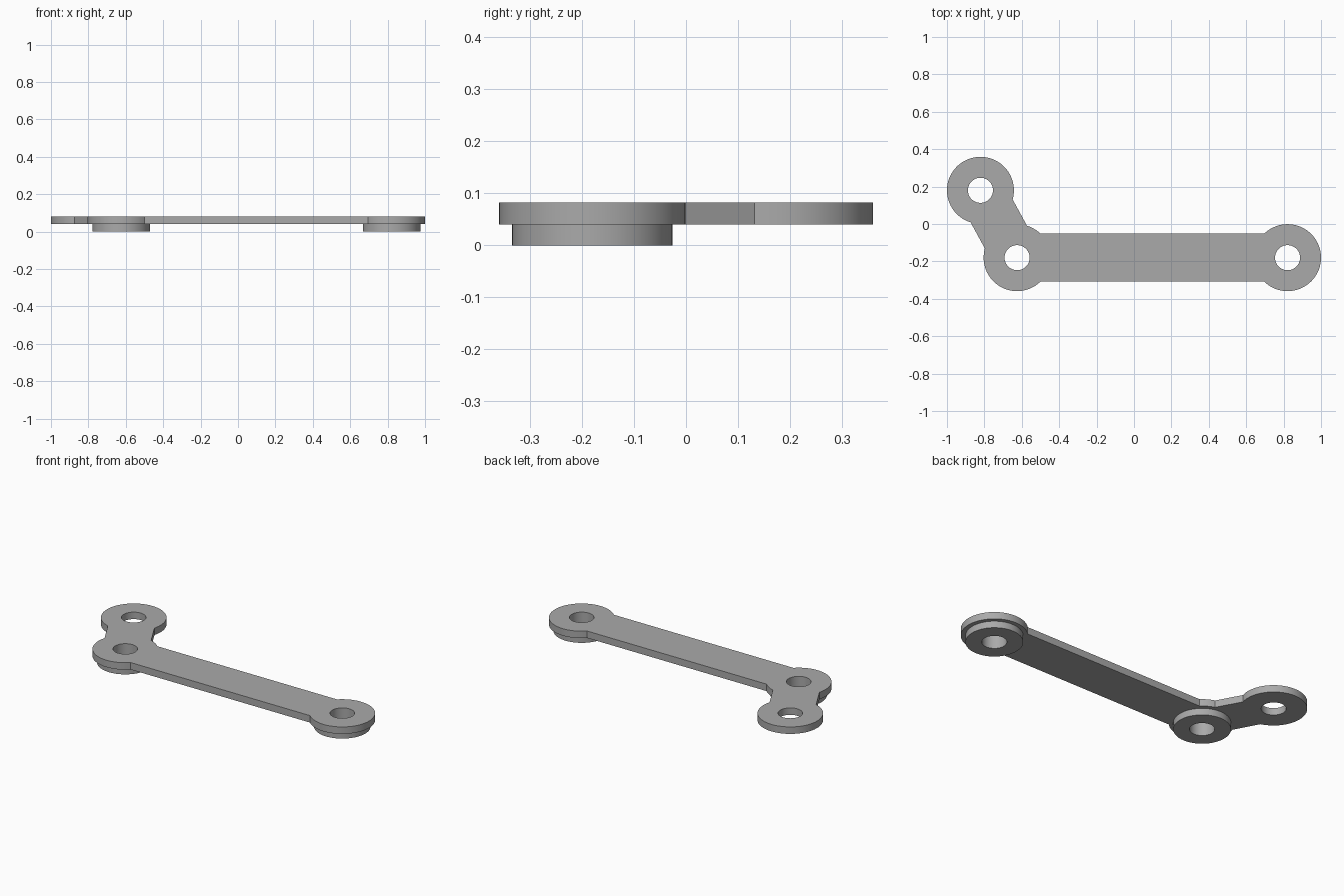
import bpy, bmesh
from math import radians, degrees, asin, atan2, cos, sin

if "Cube" in bpy.data.objects:
    bpy.data.objects.remove(bpy.data.objects["Cube"])

# One grey metal colour
GREY = (0.40, 0.40, 0.40, 1)
metal = bpy.data.materials.new("grey_metal")
metal.use_nodes = True
metal.diffuse_color = GREY
metal.node_tree.nodes["Principled BSDF"].inputs["Base Color"].default_value = GREY

# Pivot centres and sizes
TIP, ELBOW, FAR = (-0.821, 0.18), (-0.625, -0.18), (0.821, -0.18)
EYE_R, BOSS_R, HOLE_R, BAR_HALF = 0.179, 0.154, 0.067, 0.128
PLATE_Z, TOP_Z = 0.04, 0.082


def arc(centre, radius, start, end):
    """Points along an arc, angles in degrees."""
    n = max(3, round(abs(end - start) / 5))
    angles = [radians(start + (end - start) * i / n) for i in range(n + 1)]
    return [(centre[0] + radius * cos(a), centre[1] + radius * sin(a)) for a in angles]


def circle(centre, radius):
    return arc(centre, radius, 0, 360)[:-1]


def extrude_loops(name, loops, z0, z1):
    """Solid slab from an outer loop and hole loops."""
    curve = bpy.data.curves.new(name, "CURVE")
    curve.dimensions = "2D"
    curve.fill_mode = "BOTH"
    curve.extrude = (z1 - z0) / 2
    for loop in loops:
        spline = curve.splines.new("POLY")
        spline.points.add(len(loop) - 1)
        for point, (x, y) in zip(spline.points, loop):
            point.co = (x, y, 0, 1)
        spline.use_cyclic_u = True
    obj = bpy.data.objects.new(name, curve)
    obj.location.z = (z0 + z1) / 2
    bpy.context.collection.objects.link(obj)
    bpy.ops.object.select_all(action="DESELECT")
    obj.select_set(True)
    bpy.context.view_layer.objects.active = obj
    bpy.ops.object.convert(target="MESH")
    obj = bpy.context.object
    bm = bmesh.new()
    bm.from_mesh(obj.data)
    bmesh.ops.remove_doubles(bm, verts=bm.verts, dist=0.0001)
    bmesh.ops.recalc_face_normals(bm, faces=bm.faces)
    bm.to_mesh(obj.data)
    bm.free()
    obj.data.materials.clear()
    obj.data.materials.append(metal)
    bpy.ops.object.shade_smooth_by_angle(angle=radians(30))
    return obj


# Bent link plate: three round eyes joined by two straight bars
half = degrees(asin(BAR_HALF / EYE_R))
turn = degrees(atan2(TIP[1] - ELBOW[1], TIP[0] - ELBOW[0]))
outline = (arc(FAR, EYE_R, half - 180, 180 - half)
           + arc(ELBOW, EYE_R, half, turn - half)
           + arc(TIP, EYE_R, turn - 180 + half, turn + 180 - half)
           + arc(ELBOW, EYE_R, turn + half, 360 - half))
holes = [circle(c, HOLE_R) for c in (TIP, ELBOW, FAR)]
extrude_loops("link_plate", [outline] + holes, PLATE_Z, TOP_Z)

# Spacer bosses under the long bar's two eyes
for name, centre in (("elbow_boss", ELBOW), ("far_boss", FAR)):
    extrude_loops(name, [circle(centre, BOSS_R), circle(centre, HOLE_R)], 0, PLATE_Z)
